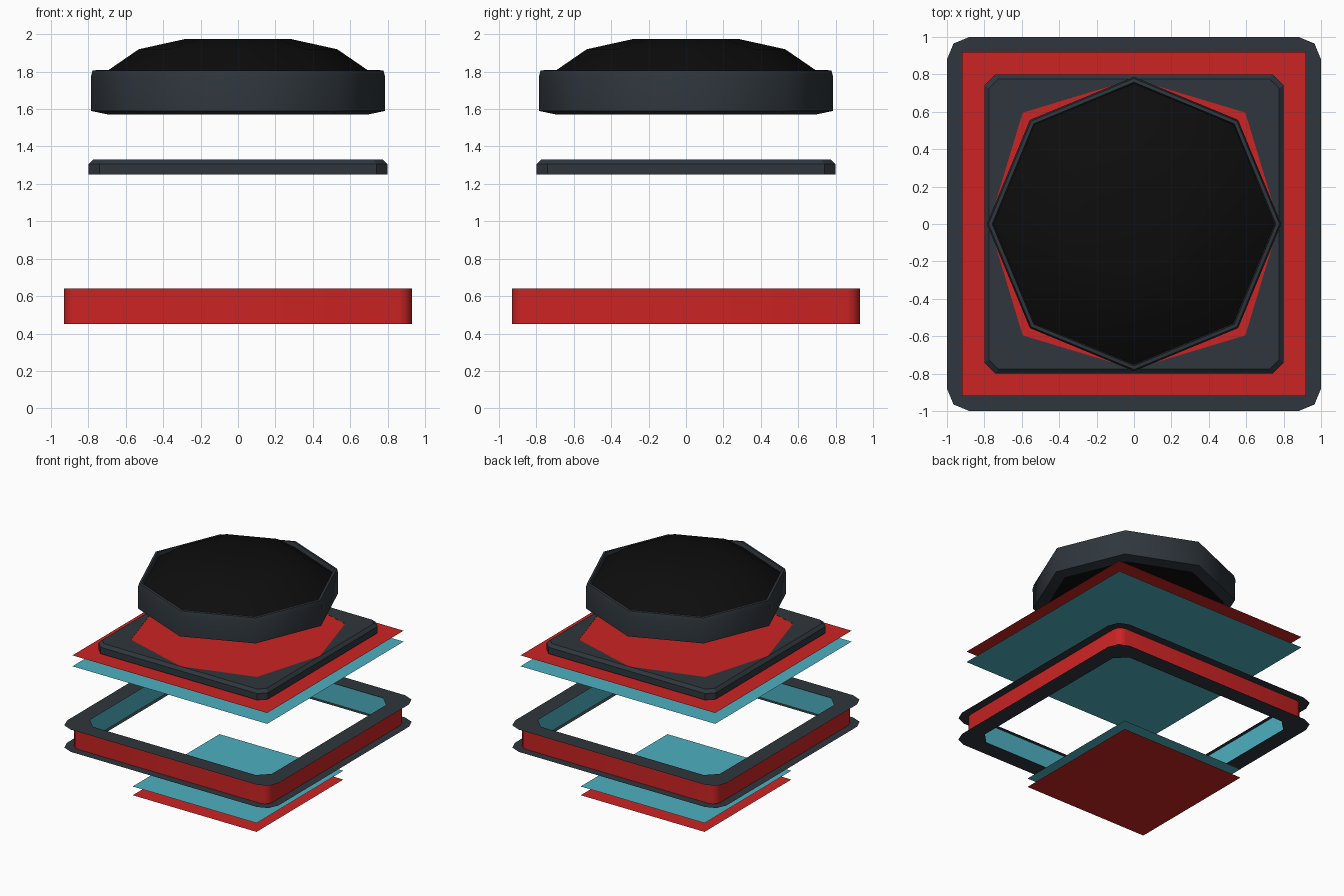
import bpy, bmesh
from math import sin, cos, pi

if "Cube" in bpy.data.objects:
    bpy.data.objects.remove(bpy.data.objects["Cube"])


def material(name, rgb):
    m = bpy.data.materials.new(name)
    m.diffuse_color = (*rgb, 1)
    m.use_nodes = True
    m.node_tree.nodes["Principled BSDF"].inputs["Base Color"].default_value = m.diffuse_color
    return m


DARK = material("charcoal", (0.028, 0.037, 0.046))
RED = material("red", (0.6, 0.017, 0.017))
CYAN = material("cyan", (0.075, 0.43, 0.53))
BLACK = material("black", (0.004, 0.004, 0.004))


def square(h, r=0.0, segs=1):
    """Outline of a square with half size h and corners cut at radius r."""
    if r == 0:
        return [(h, h), (-h, h), (-h, -h), (h, -h)]
    pts = []
    for q in range(4):
        cx, cy = [(1, 1), (-1, 1), (-1, -1), (1, -1)][q]
        for i in range(segs + 1):
            a = (q + i / segs) * pi / 2
            pts.append((cx * (h - r) + r * cos(a), cy * (h - r) + r * sin(a)))
    return pts


def octagon(r, diag=None):
    """Octagon with corners on the axes; diag is the radius of the diagonal corners."""
    return [((r if i % 2 == 0 or not diag else diag) * cos(i * pi / 4),
             (r if i % 2 == 0 or not diag else diag) * sin(i * pi / 4)) for i in range(8)]


def make(name, bm, mat, smooth=None):
    me = bpy.data.meshes.new(name)
    bm.to_mesh(me)
    bm.free()
    me.materials.append(mat)
    ob = bpy.data.objects.new(name, me)
    bpy.context.collection.objects.link(ob)
    if smooth:
        bpy.ops.object.select_all(action='DESELECT')
        ob.select_set(True)
        bpy.context.view_layer.objects.active = ob
        bpy.ops.object.shade_smooth_by_angle(angle=smooth)
    return ob


def add_loop(bm, pts, z):
    return [bm.verts.new((x, y, z)) for x, y in pts]


def bridge(bm, a, b):
    n = len(a)
    for i in range(n):
        j = (i + 1) % n
        bm.faces.new((a[i], a[j], b[j], b[i]))


def fill_between(bm, a, b):
    """Flat ring between two loops of any point count, facing up."""
    edges = []
    for lp in (a, b):
        for i in range(len(lp)):
            pair = (lp[i], lp[(i + 1) % len(lp)])
            edges.append(bm.edges.get(pair) or bm.edges.new(pair))
    bmesh.ops.triangle_fill(bm, use_beauty=True, edges=edges, normal=(0, 0, 1))


def sheet(name, pts, z, mat):
    bm = bmesh.new()
    bm.faces.new(add_loop(bm, pts, z))
    make(name, bm, mat)


def loft(name, rings, mat, bottom=False, top=False, inward=False, smooth=None):
    """Skin a stack of (outline, z) rings from bottom to top."""
    bm = bmesh.new()
    loops = [add_loop(bm, p, z) for p, z in rings]
    for a, b in zip(loops, loops[1:]):
        bridge(bm, a, b)
    if bottom:
        bm.faces.new(loops[0][::-1])
    if top:
        bm.faces.new(loops[-1])
    if inward:
        bmesh.ops.reverse_faces(bm, faces=bm.faces[:])
    make(name, bm, mat, smooth)


# Bottom sheets
sheet("bottom_red_sheet", square(0.585), 0.0, RED)
sheet("bottom_cyan_sheet", square(0.585), 0.075, CYAN)

# Spool-shaped frame: two flat flanges, red outer wall, cyan inner wall
for name, z in (("frame_lower_flange", 0.45), ("frame_upper_flange", 0.64)):
    bm = bmesh.new()
    fill_between(bm, add_loop(bm, square(1.0, 0.12, 2), z),
                 add_loop(bm, square(0.86, 0.09), z))
    make(name, bm, DARK)
wall = square(0.93, 0.07, 3)
loft("frame_outer_wall", [(wall, 0.45), (wall, 0.64)], RED, smooth=0.7)
inner = square(0.89, 0.09)
loft("frame_inner_wall", [(inner, 0.45), (inner, 0.64)], CYAN, inward=True)

# Middle sheets
sheet("middle_cyan_sheet", square(0.92), 1.14, CYAN)
sheet("middle_red_sheet", square(0.92), 1.233, RED)

# Bezel plate with a bevelled top edge and an octagonal opening
bm = bmesh.new()
hole = octagon(0.775, 0.842)
low = add_loop(bm, square(0.8, 0.06), 1.25)
mid = add_loop(bm, square(0.8, 0.06), 1.305)
top = add_loop(bm, square(0.775, 0.05), 1.33)
bridge(bm, low, mid)
bridge(bm, mid, top)
bm.faces.new(low[::-1])
fill_between(bm, top, add_loop(bm, hole, 1.33))
make("bezel_plate", bm, DARK)
sheet("bezel_opening_panel", hole, 1.329, RED)

# Octagonal cap: dark rim, black dome and black underside
loft("cap_rim", [(octagon(r), z) for r, z in
                 ((0.70, 1.572), (0.785, 1.59), (0.787, 1.77), (0.778, 1.805),
                  (0.758, 1.808), (0.75, 1.76))], DARK, smooth=0.87)
loft("cap_dome", [(octagon(r), z) for r, z in
                  ((0.752, 1.768), (0.53, 1.92), (0.28, 1.975))], BLACK, top=True, smooth=0.87)
bm = bmesh.new()
bm.faces.new(add_loop(bm, octagon(0.70), 1.572)[::-1])
make("cap_underside", bm, BLACK)
